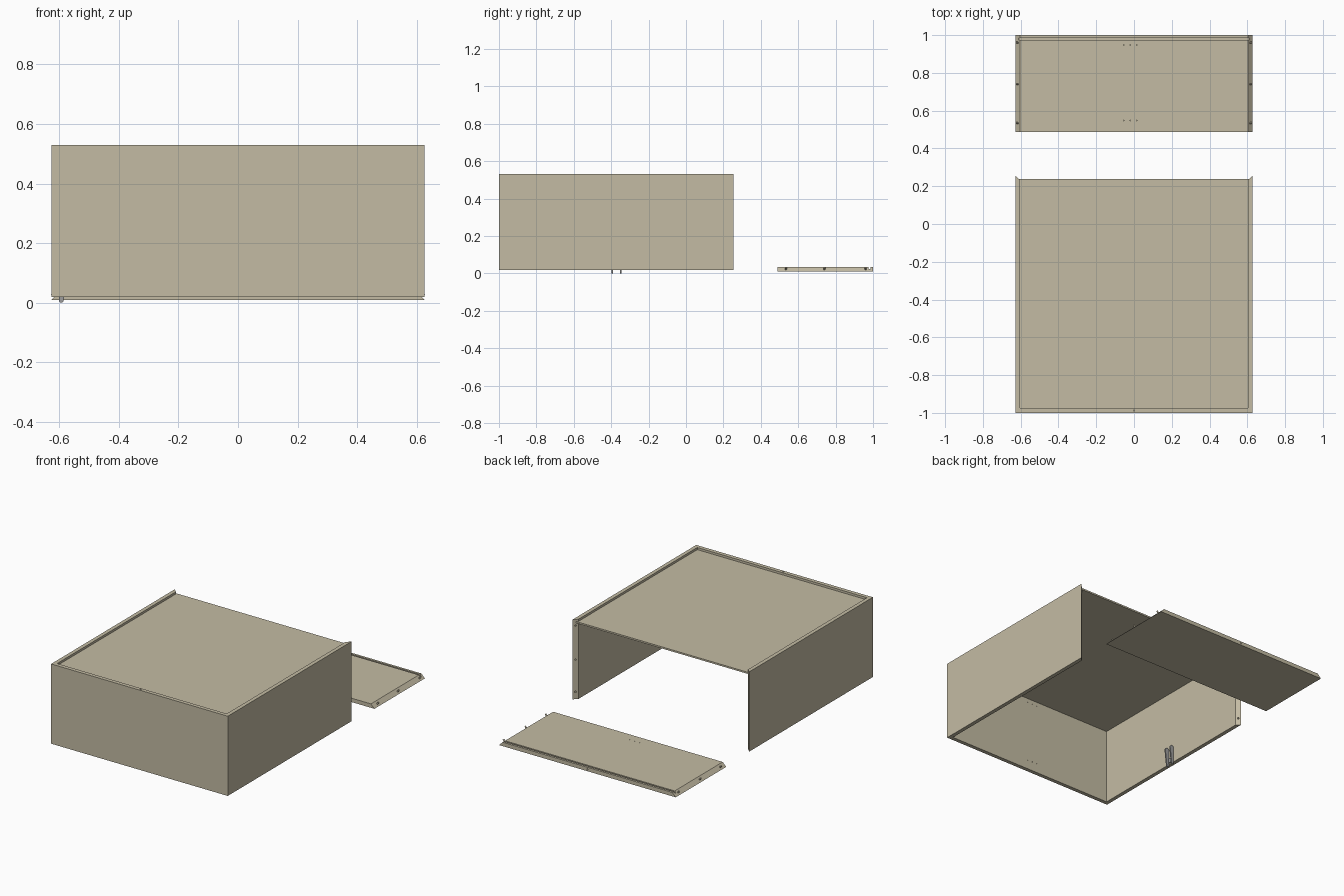
import bpy, bmesh, math
from mathutils import Matrix, Vector

if "Cube" in bpy.data.objects:
    bpy.data.objects.remove(bpy.data.objects["Cube"])

L, D, T = 1.255, 0.512, 0.025    # board length, depth, thickness
PINS = (0.046, 0.252, 0.472)     # dowel positions across the depth
BASE = 0.018                     # height of the standing boards


def material(name, rgb):
    m = bpy.data.materials.new(name)
    m.diffuse_color = (*rgb, 1)
    m.use_nodes = True
    m.node_tree.nodes["Principled BSDF"].inputs["Base Color"].default_value = m.diffuse_color
    return m


WOOD = material("board_beige", (0.55, 0.50, 0.37))
METAL = material("fitting_grey", (0.33, 0.33, 0.33))


def finish(name, bm, mat=Matrix(), colour=WOOD):
    bmesh.ops.recalc_face_normals(bm, faces=bm.faces)
    me = bpy.data.meshes.new(name)
    bm.to_mesh(me)
    bm.free()
    me.materials.append(colour)
    ob = bpy.data.objects.new(name, me)
    bpy.context.collection.objects.link(ob)
    ob.matrix_world = mat
    return ob


def add_cyl(bm, centre, axis, r, length):
    rot = Vector(axis).to_track_quat('Z', 'Y').to_matrix().to_4x4()
    bmesh.ops.create_cone(bm, cap_ends=True, segments=16, radius1=r, radius2=r,
                          depth=length, matrix=Matrix.Translation(centre) @ rot)


def frame(x, y, z, origin):
    m = Matrix((x, y, z)).transposed().to_4x4()
    m.translation = origin
    return m


def board(name, mat, hole_ends=(), shelf_x=None, edge_hole=False):
    # grooved profile, run along the length, ends mitred at 45 degrees
    g0, g1, gd = D - 0.025, D - 0.014, T - 0.01
    prof = [(0, 0), (D, 0), (D, T), (g1, T), (g1, gd), (g0, gd), (g0, T), (0, T)]
    bm = bmesh.new()
    a = [bm.verts.new((-(L / 2 - z), y, z)) for y, z in prof]
    b = [bm.verts.new((L / 2 - z, y, z)) for y, z in prof]
    bm.faces.new(a)
    bm.faces.new(b)
    for i in range(len(prof)):
        j = (i + 1) % len(prof)
        bm.faces.new((a[i], a[j], b[j], b[i]))
    ob = finish(name, bm, mat)

    # drilled holes
    cut = bmesh.new()
    for s in hole_ends:
        for y in PINS:
            add_cyl(cut, (s * (L - T) / 2, y, T / 2), (s, 0, 1), 0.005, 0.018)
    if shelf_x is not None:
        for y in (0.06, 0.46):
            for k in (-1, 0, 1):
                add_cyl(cut, (shelf_x + k * 0.035, y, T), (0, 0, 1), 0.002, 0.02)
    if edge_hole:
        add_cyl(cut, (0, D, T / 2), (0, 1, 0), 0.004, 0.02)
    if len(cut.verts):
        c = finish(name + "_drill_cutter", cut, mat)
        c.hide_render = True
        c.hide_set(True)
        mod = ob.modifiers.new("holes", 'BOOLEAN')
        mod.operation = 'DIFFERENCE'
        mod.solver = 'EXACT'
        mod.object = c
    else:
        cut.free()
    return ob


X, Y, Z = Vector((1, 0, 0)), Vector((0, 1, 0)), Vector((0, 0, 1))

# three assembled sides and the loose fourth side
mid = -1 + L / 2
board("front_side", frame(-X, Z, Y, (0, -1, BASE)), shelf_x=0.02, edge_hole=True)
board("left_side", frame(Y, Z, X, (-L / 2, mid, BASE)), hole_ends=(1,))
board("right_side", frame(-Y, Z, -X, (L / 2, mid, BASE)), hole_ends=(-1,))
loose = frame(X, Y, Z, (0, 1 - D, 0.009))
board("loose_side", loose, shelf_x=-0.02, edge_hole=True)

# dowels standing out of the loose side's mitred ends
bm = bmesh.new()
for s in (-1, 1):
    for y in PINS:
        add_cyl(bm, (s * (L - T) / 2 + s * 0.003, y, T / 2 + 0.003), (s, 0, 1), 0.005, 0.02)
finish("dowels", bm, loose)

# thin back panel held in the grooves
bm = bmesh.new()
bmesh.ops.create_cube(bm, size=1, matrix=Matrix.Translation((0, -0.374, BASE + D - 0.0195))
                      @ Matrix.Diagonal((L - 0.03, 1.226, 0.0105, 1)))
finish("back_panel", bm)

# pair of rounded catch arms with a small mounting plate on the left side
for n, y in enumerate((-0.395, -0.35)):
    bm = bmesh.new()
    pts = []
    for zc, r, start in ((0.113, 0.014, 0), (0.008, 0.008, 180)):
        for k in range(9):
            t = math.radians(start + 22.5 * k)
            pts.append((-0.602 + r + r * math.cos(t), zc + r * math.sin(t)))
    face = bm.faces.new([bm.verts.new((x, y - 0.004, z)) for x, z in pts])
    new = bmesh.ops.extrude_face_region(bm, geom=[face])['geom']
    bmesh.ops.translate(bm, vec=(0, 0.008, 0),
                        verts=[v for v in new if isinstance(v, bmesh.types.BMVert)])
    finish(f"catch_arm_{n + 1}", bm, colour=METAL)
bm = bmesh.new()
bmesh.ops.create_cube(bm, size=1, matrix=Matrix.Translation((-0.6, -0.3725, 0.04))
                      @ Matrix.Diagonal((0.006, 0.05, 0.03, 1)))
finish("catch_plate", bm, colour=METAL)
